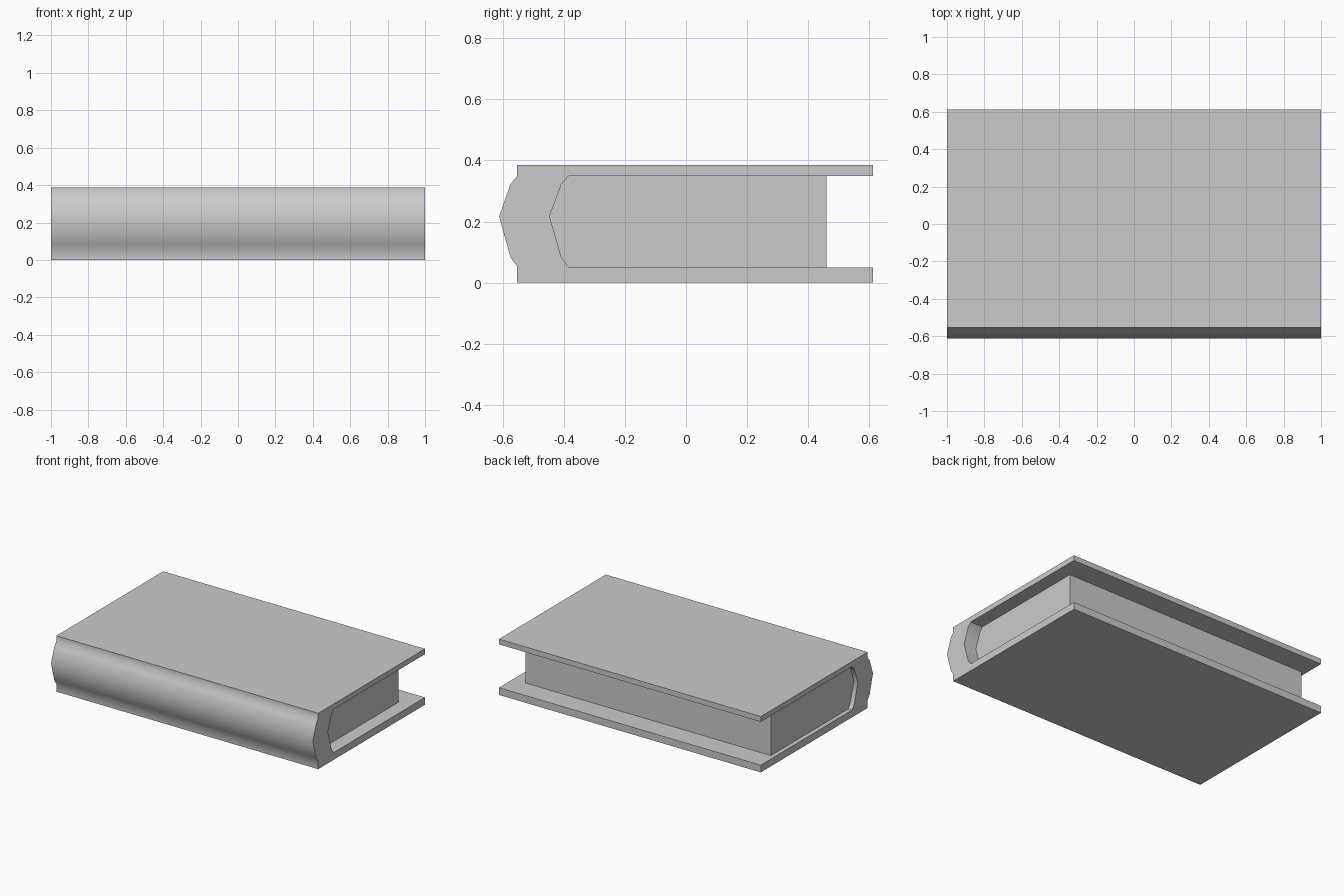
import bpy, bmesh, math

if "Cube" in bpy.data.objects:
    bpy.data.objects.remove(bpy.data.objects["Cube"])


def extrude_profile(name, points, x0, x1):
    """Extrude a closed (y, z) outline along x."""
    bm = bmesh.new()
    face = bm.faces.new([bm.verts.new((x0, y, z)) for y, z in points])
    geo = bmesh.ops.extrude_face_region(bm, geom=[face])["geom"]
    moved = [v for v in geo if isinstance(v, bmesh.types.BMVert)]
    bmesh.ops.translate(bm, verts=moved, vec=(x1 - x0, 0, 0))
    bmesh.ops.recalc_face_normals(bm, faces=bm.faces)
    mesh = bpy.data.meshes.new(name)
    bm.to_mesh(mesh)
    bm.free()
    obj = bpy.data.objects.new(name, mesh)
    bpy.context.collection.objects.link(obj)
    bpy.ops.object.select_all(action='DESELECT')
    obj.select_set(True)
    bpy.context.view_layer.objects.active = obj
    bpy.ops.object.shade_smooth_by_angle(angle=math.radians(40))
    return obj


# Outer and inner curves of the spine, bottom to top
outer = [(-0.553, 0.053), (-0.575, 0.083), (-0.612, 0.217), (-0.575, 0.322), (-0.553, 0.349)]
inner = [(-0.384, 0.05), (-0.408, 0.083), (-0.447, 0.217), (-0.408, 0.322), (-0.384, 0.349)]

# Cover: two boards joined by the bulging spine
cover = [(0.612, 0), (-0.553, 0)] + outer + [(-0.553, 0.386), (0.612, 0.386), (0.612, 0.349)]
cover += inner[::-1] + [(0.612, 0.05)]
extrude_profile("book_cover", cover, -1, 1)

# Page block: fills the spine hollow, slightly off-centre along its length
pages = inner + [(0.46, 0.349), (0.46, 0.05)]
extrude_profile("page_block", pages, -0.97, 0.905)
